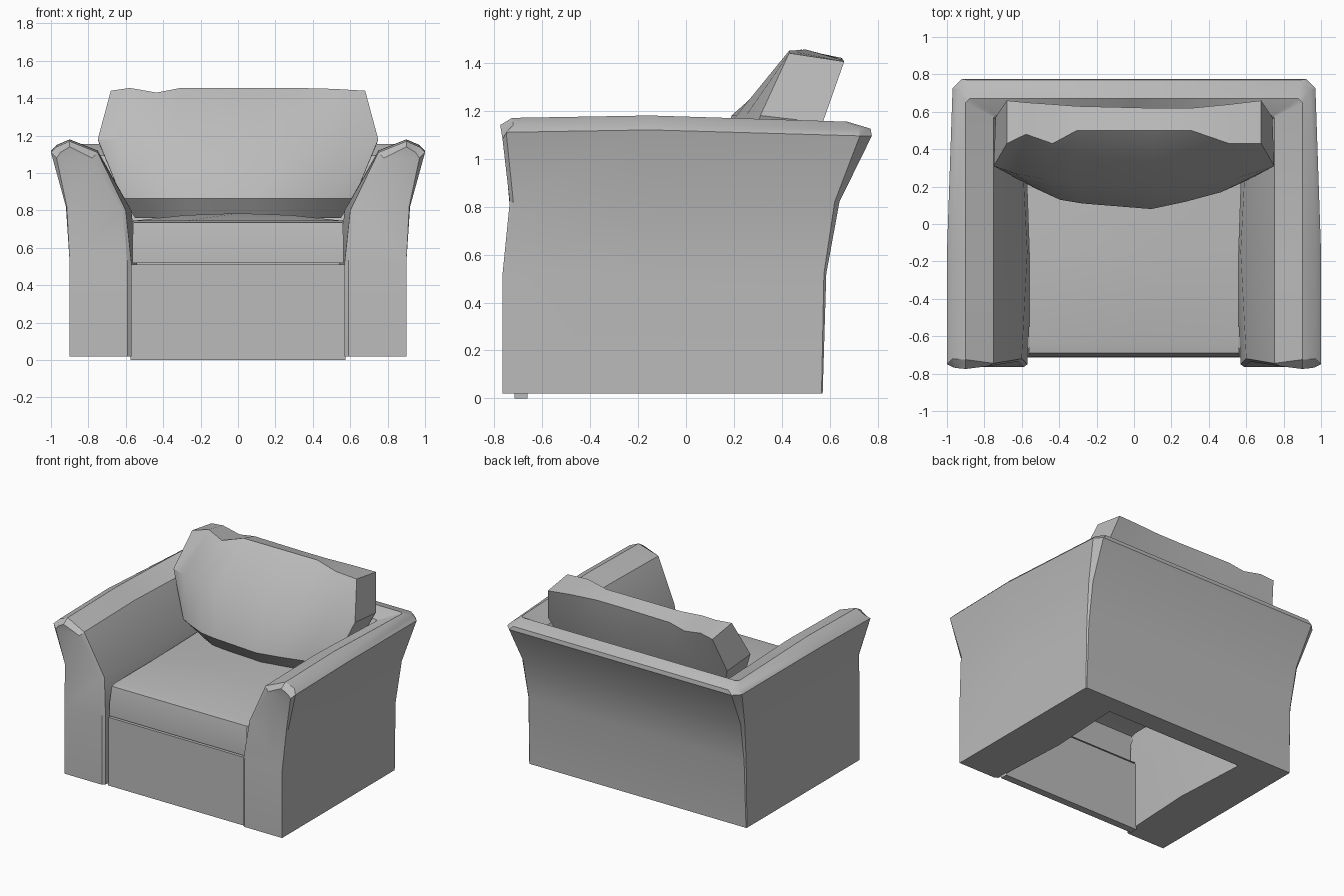
import bpy, bmesh, math

cube = bpy.data.objects.get("Cube")
if cube:
    bpy.data.objects.remove(cube)

fabric = bpy.data.materials.new("grey fabric")
fabric.use_nodes = True
fabric.diffuse_color = (0.5, 0.5, 0.5, 1)
fabric.node_tree.nodes["Principled BSDF"].inputs["Base Color"].default_value = (0.5, 0.5, 0.5, 1)


def loft(name, rows, closed=False, caps=False, mirror=False, angle=30):
    """Join successive rows of points with quads; caps are filled as strips."""
    bm = bmesh.new()
    grid = [[bm.verts.new(p) for p in row] for row in rows]
    n = len(rows[0])
    for a, b in zip(grid, grid[1:]):
        for i in range(n if closed else n - 1):
            j = (i + 1) % n
            bm.faces.new((a[i], a[j], b[j], b[i]))
    if caps:
        for row in ([grid[0]] if mirror else [grid[0], grid[-1]]):
            for i in range(n // 2 - 1):
                bm.faces.new((row[i], row[i + 1], row[n - 2 - i], row[n - 1 - i]))
    bmesh.ops.recalc_face_normals(bm, faces=bm.faces)
    mesh = bpy.data.meshes.new(name)
    bm.to_mesh(mesh)
    bm.free()
    mesh.materials.append(fabric)
    obj = bpy.data.objects.new(name, mesh)
    bpy.context.collection.objects.link(obj)
    bpy.ops.object.select_all(action='DESELECT')
    obj.select_set(True)
    bpy.context.view_layer.objects.active = obj
    if mirror:
        mod = obj.modifiers.new("Mirror", 'MIRROR')
        mod.use_clip = True
        bpy.ops.object.modifier_apply(modifier=mod.name)
    bpy.ops.object.shade_smooth_by_angle(angle=math.radians(angle))
    return obj


# Arms and back: one flared section swept from the front of an arm to the middle of the back
# (arm x, back y, height, front y, corner rounding, cap inset)
section = [
    (0.90, 0.57, 0.02, -0.765, 0.005, 0.0),
    (0.90, 0.585, 0.52, -0.765, 0.01, 0.0),
    (0.92, 0.64, 0.82, -0.735, 0.02, 0.005),
    (1.00, 0.775, 1.11, -0.765, 0.05, 0.03),
    (0.97, 0.77, 1.14, -0.77, 0.05, 0.02),
    (0.90, 0.67, 1.17, -0.775, 0.02, 0.0),
    (0.75, 0.58, 1.11, -0.76, 0.01, -0.03),
    (0.60, 0.44, 0.80, -0.735, 0.01, -0.02),
    (0.57, 0.42, 0.52, -0.765, 0.01, -0.02),
    (0.57, 0.42, 0.02, -0.765, 0.01, -0.02),
]
cap, rim, middle, side, corner, centre = [], [], [], [], [], []
for i, (x, y, z, front, r, inset) in enumerate(section):
    upper = z > 1.0
    bow = 0.03 if i > 6 else 0
    taper = 0.03 if upper and i < 5 else 0
    drop = 0.03 if upper else 0
    cap.append((x - inset, front, z - drop))
    rim.append((x, front + (0.05 if i in (4, 5) else 0.015), z))
    middle.append((x - bow, -0.15, z + (0.01 if upper else 0)))
    side.append((x - taper, y - r, z - drop / 2))
    corner.append((x - taper - r, y, z - drop / 2))
    centre.append((0, y, z - drop / 2))
loft("arms_and_back", [cap, rim, middle, side, corner, centre],
     closed=True, caps=True, mirror=True)

# Front panel, reaching the floor
loft("front_panel",
     [[(x, -0.715, 0), (x, -0.715, 0.51), (x, -0.66, 0.51), (x, -0.66, 0)]
      for x in (-0.575, 0.575)], closed=True, caps=True)

# Seat cushion: a crowned shell, open underneath
seat = []
for u in (-1, -0.5, 0, 0.5, 1):
    crown = 0.04 * (1 - u * u)
    seat.append([(0.565 * u, -0.66, 0.52), (0.565 * u, -0.71, 0.52),
                 (0.565 * u, -0.71, 0.62), (0.56 * u, -0.69, 0.735),
                 (0.56 * u, -0.64, 0.745), (0.56 * u, -0.15, 0.745 + crown),
                 (0.58 * u, 0.43, 0.74 + crown / 2)])
loft("seat_cushion", seat, angle=35)

# Back cushion: leaning pillow lofted from side to side
# (position across, top front y, top z, middle y, bulge y, top back y)
stations = [
    (-1.0, 0.43, 1.44, 0.31, 0.24, 0.66),
    (-0.85, 0.48, 1.455, 0.27, 0.19, 0.65),
    (-0.64, 0.43, 1.43, 0.24, 0.13, 0.64),
    (-0.45, 0.50, 1.455, 0.22, 0.11, 0.63),
    (0.15, 0.50, 1.455, 0.19, 0.08, 0.62),
    (0.45, 0.50, 1.455, 0.21, 0.12, 0.62),
    (0.75, 0.43, 1.45, 0.25, 0.17, 0.64),
    (1.0, 0.43, 1.44, 0.31, 0.24, 0.66),
]
pillow = []
for u, top, z, mid, bulge, back in stations:
    pillow.append([(0.55 * u, bulge + 0.07, 0.76), (0.62 * u, bulge, 0.865),
                   (0.75 * u, mid, 1.18), (0.68 * u, top, z),
                   (0.68 * u, back, z - 0.035), (0.74 * u, 0.57, 1.15),
                   (0.62 * u, 0.46, 0.87), (0.55 * u, 0.42, 0.76)])
loft("back_cushion", pillow, closed=True, caps=True, angle=35)
